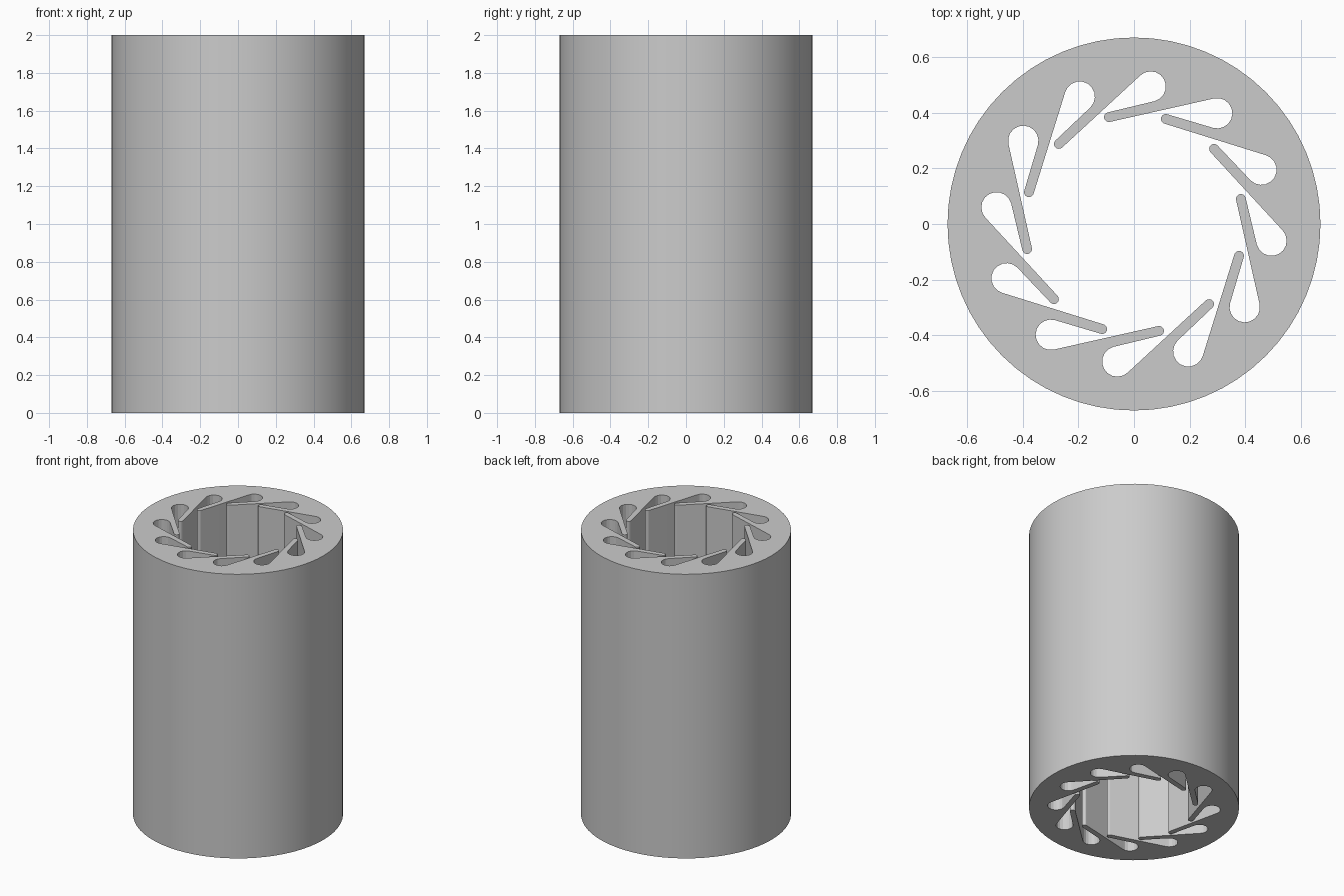
import bpy
from math import sin, cos, radians
from mathutils import Vector, Matrix

if "Cube" in bpy.data.objects:
    bpy.data.objects.remove(bpy.data.objects["Cube"])

HEIGHT, OUTER_R, SIDES = 2.0, 0.67, 64
FINS = 12
FIN_ANGLE = 13.5                          # lean of the top fin, degrees
TIP, TIP_R = Vector((-0.09, 0.384)), 0.0175    # rounded fin end
POCKET, POCKET_R = Vector((0.06, 0.494)), 0.0545  # rounded pocket end


def arc(centre, radius, start, end, steps):
    """Points on an arc between two angles in degrees."""
    angles = [radians(start + (end - start) * i / steps) for i in range(steps + 1)]
    return [centre + radius * Vector((cos(a), sin(a))) for a in angles]


# One pocket end and one fin tip, repeated clockwise around the bore
unit = arc(POCKET, POCKET_R, FIN_ANGLE + 120, FIN_ANGLE - 90, 10)
unit += arc(TIP, TIP_R, FIN_ANGLE + 90, FIN_ANGLE + 270, 8)
bore = []
for i in range(FINS):
    turn = Matrix.Rotation(-radians(360 / FINS) * i, 2)
    bore += [turn @ p for p in unit]
rim = arc(Vector((0, 0)), OUTER_R, 0, 360, SIDES)[:-1]

# Extruded ring section
curve = bpy.data.curves.new("finned_cylinder", 'CURVE')
curve.dimensions = '2D'
curve.fill_mode = 'BOTH'
curve.extrude = HEIGHT / 2
for outline in (rim, bore):
    spline = curve.splines.new('POLY')
    spline.points.add(len(outline) - 1)
    for point, p in zip(spline.points, outline):
        point.co = (p.x, p.y, 0, 1)
    spline.use_cyclic_u = True
    spline.use_smooth = False

body = bpy.data.objects.new("finned_cylinder", curve)
bpy.context.collection.objects.link(body)
body.location.z = HEIGHT / 2
bpy.context.view_layer.objects.active = body
body.select_set(True)
bpy.ops.object.convert(target='MESH')
body = bpy.context.object

# Weld the end caps to the walls
bpy.ops.object.mode_set(mode='EDIT')
bpy.ops.mesh.select_all(action='SELECT')
bpy.ops.mesh.remove_doubles(threshold=0.0001)
bpy.ops.mesh.normals_make_consistent(inside=False)
bpy.ops.object.mode_set(mode='OBJECT')
bpy.ops.object.shade_smooth_by_angle(angle=radians(20))

# Plain grey
grey = bpy.data.materials.new("grey")
grey.diffuse_color = (0.6, 0.6, 0.6, 1)
grey.use_nodes = True
grey.node_tree.nodes["Principled BSDF"].inputs["Base Color"].default_value = grey.diffuse_color
body.data.materials.clear()
body.data.materials.append(grey)
